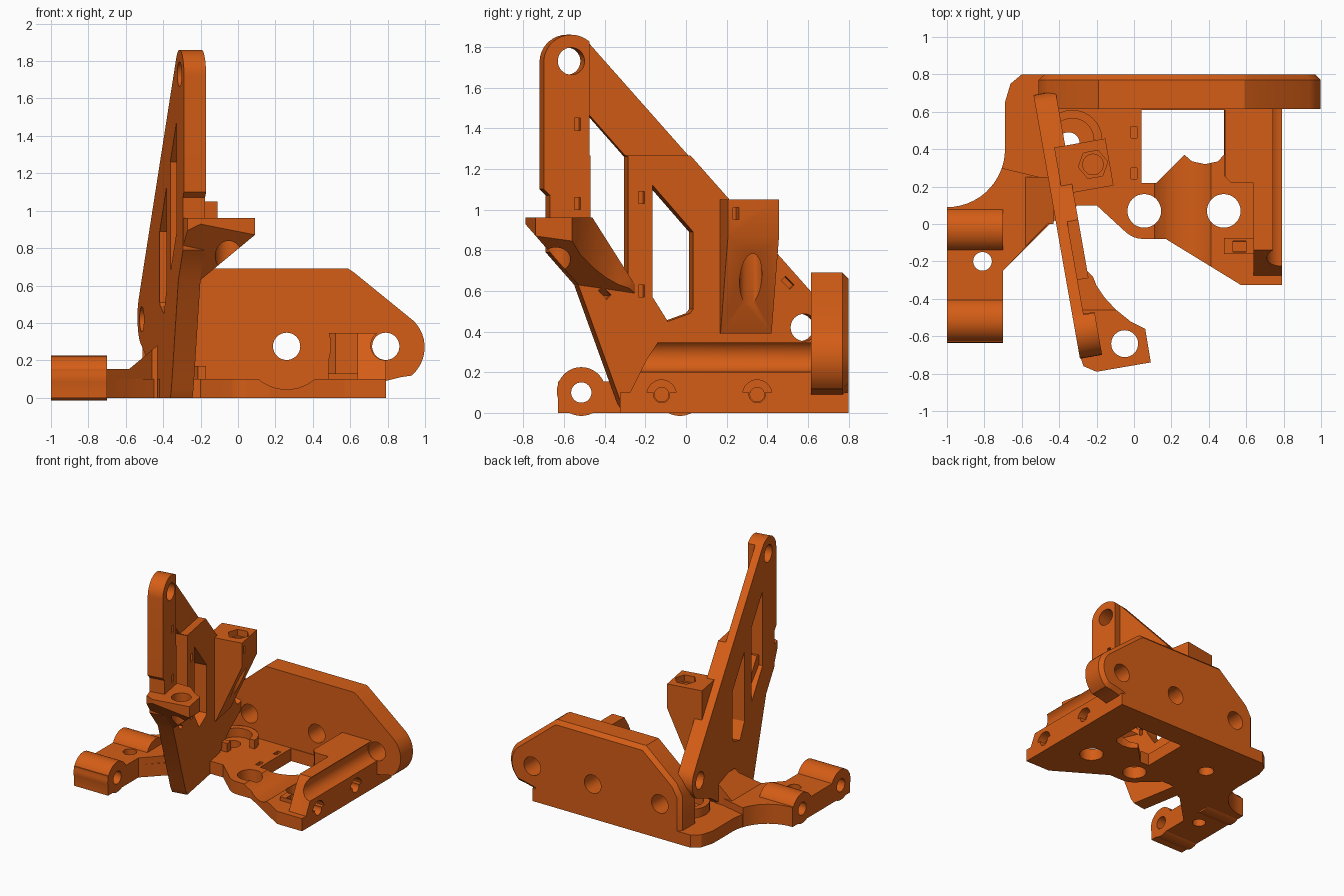
import bpy, bmesh, math
from mathutils import Vector, Matrix

if "Cube" in bpy.data.objects:
    bpy.data.objects.remove(bpy.data.objects["Cube"])

orange = bpy.data.materials.new("orange plastic")
orange.diffuse_color = (0.66, 0.11, 0.008, 1)
orange.use_nodes = True
orange.node_tree.nodes["Principled BSDF"].inputs["Base Color"].default_value = orange.diffuse_color
TILT = math.radians(10)


def arc(cx, cy, r, a0, a1, n=12):
    return [(cx + r * math.cos(math.radians(a0 + (a1 - a0) * i / n)),
             cy + r * math.sin(math.radians(a0 + (a1 - a0) * i / n))) for i in range(n + 1)]


def place(axis, a, b, t):
    return {'x': (t, a, b), 'y': (a, t, b), 'z': (a, b, t)}[axis]


def prism(name, pts, lo, hi, axis='z', planes=(), bevel_back=False):
    """Extrude a flat outline along an axis, then trim it by (point, outward normal) planes."""
    bm = bmesh.new()
    f = bm.faces.new([bm.verts.new(place(axis, a, b, lo)) for a, b in pts])
    ext = bmesh.ops.extrude_face_region(bm, geom=[f])
    shift = Vector(place(axis, 0, 0, hi - lo))
    for v in ext['geom']:
        if isinstance(v, bmesh.types.BMVert):
            v.co += shift
    bmesh.ops.recalc_face_normals(bm, faces=bm.faces)
    for co, no in planes:
        r = bmesh.ops.bisect_plane(bm, geom=bm.verts[:] + bm.edges[:] + bm.faces[:],
                                   plane_co=co, plane_no=no, clear_outer=True)
        edges = [e for e in r['geom_cut'] if isinstance(e, bmesh.types.BMEdge)]
        if edges:
            bmesh.ops.holes_fill(bm, edges=edges, sides=0)
    if bevel_back:
        edges = [e for e in bm.edges if all(abs(v.co.y - hi) < 1e-4 for v in e.verts)
                 and max(v.co.z for v in e.verts) > 0.01]
        bmesh.ops.bevel(bm, geom=edges, offset=0.03, segments=1, affect='EDGES')
    bmesh.ops.recalc_face_normals(bm, faces=bm.faces)
    me = bpy.data.meshes.new(name)
    bm.to_mesh(me)
    bm.free()
    me.materials.append(orange)
    ob = bpy.data.objects.new(name, me)
    bpy.context.collection.objects.link(ob)
    return ob


def rod(a, b, r, lo, hi, axis='z', n=32):
    return prism("cutter", arc(a, b, r, 0, 360 - 360 / n, n - 1), lo, hi, axis)


def box(x0, x1, y0, y1, z0, z1):
    return prism("cutter", [(x0, y0), (x1, y0), (x1, y1), (x0, y1)], z0, z1)


def slot(y, z, depth0, depth1, ang=0, w=0.03, h=0.06):
    c, s = math.cos(math.radians(ang)), math.sin(math.radians(ang))
    pts = [(-w / 2, -h / 2), (w / 2, -h / 2), (w / 2, h / 2), (-w / 2, h / 2)]
    return prism("cutter", [(y + a * c - b * s, z + a * s + b * c) for a, b in pts],
                 depth0, depth1, 'x')


def boolean(ob, others, op='DIFFERENCE'):
    bpy.context.view_layer.objects.active = ob
    for c in others:
        m = ob.modifiers.new("cut", 'BOOLEAN')
        m.operation, m.solver, m.object = op, 'EXACT', c
        bpy.ops.object.modifier_apply(modifier=m.name)
        bpy.data.objects.remove(c)


def trough():
    return rod(0.26, 0.28, 0.235, -0.5, 0.61, 'y', 48)


# base plate
base = prism("base_plate",
             arc(-1, 0.4, 0.31, -20, 0, 5) + [(-0.69, 0.65), (-0.66, 0.75), (-0.6, 0.8), (0.79, 0.8),
             (0.79, -0.325), (0.57, -0.325), (0.17, -0.08)] + arc(0.05, 0.06, 0.14, -90, -130, 4) +
             [(-0.2, 0.1), (-0.3, 0.1), (-0.45, 0), (-0.66, -0.21)], 0, 0.1)
window = prism("cutter", [(0.04, 0.61), (0.04, 0.22), (0.12, 0.22), (0.27, 0.37), (0.31, 0.335),
                          (0.38, 0.32), (0.45, 0.335), (0.48, 0.37), (0.48, 0.61)], -0.1, 0.3)
boolean(base, [trough(), window, rod(0.055, 0.07, 0.09, -0.1, 0.3), rod(0.48, 0.07, 0.09, -0.1, 0.3),
               rod(-0.35, 0.43, 0.06, -0.1, 0.3)] +
        [box(-0.015, 0.015, y - 0.03, y + 0.03, 0.05, 0.2) for y in (0.27, 0.49)] +
        [rod(y, 0.09, 0.04, 0.5, 0.9, 'x') for y in (-0.12, 0.35)])

# raised ring around the base hole
ring = prism("base_ring", arc(-0.33, 0.45, 0.16, 0, 348.75, 31), 0.05, 0.17)
boolean(ring, [rod(-0.33, 0.45, 0.115, 0.1, 0.3), rod(-0.35, 0.43, 0.06, 0, 0.3),
               box(-0.3, 0, 0.2, 0.45, 0.1, 0.3)])

# hinge arm with two knuckles
arm = prism("hinge_arm", [(-1, -0.63), (-0.7, -0.63), (-0.7, -0.25), (-0.46, 0), (-0.5, 0.25),
                          (-0.71, 0.3)] + arc(-1, 0.4, 0.31, -20, -90, 10), 0, 0.155)
boolean(arm, [rod(y, 0.105, 0.12, -1, -0.7, 'x', 40) for y in (-0.03, -0.515)], 'UNION')
boolean(arm, [rod(y, 0.1, 0.05, -1.1, -0.6, 'x') for y in (-0.03, -0.515)] +
        [rod(-0.81, -0.2, 0.05, -0.1, 0.3)])

# wedge that props the leaning bracket
prism("bracket_wedge", [(-0.6, 0.25), (-0.43, 0.25), (-0.43, 0.0), (-0.46, 0), (-0.6, -0.14)], 0, 0.28,
      planes=[((-0.58, 0, 0.155), (-0.125, 0, 0.15))])

# upright back plate with three holes
back = prism("back_plate", [(-0.51, 0), (0.79, 0), (0.79, 0.09), (0.87, 0.11)] +
             arc(0.8, 0.27, 0.198, -50, 45, 12) +
             [(0.62, 0.67), (0.59, 0.69), (-0.19, 0.69), (-0.46, 0.46), (-0.51, 0.37)],
             0.615, 0.8, 'y', bevel_back=True)
boolean(back, [rod(x, 0.275, 0.073, 0.5, 0.9, 'y') for x in (-0.33, 0.26, 0.79)])

# side wall with sloped front, groove and screw holes
wall = prism("side_wall", [(-0.325, 0), (0.62, 0), (0.62, 0.345), (-0.14, 0.345), (-0.19, 0.27)],
             0.64, 0.79, 'x')
boolean(wall, [rod(0.79, 0.28, 0.08, -0.5, 0.7, 'y')] +
        [rod(y, 0.09, 0.072, 0.72, 0.9, 'x') for y in (-0.12, 0.35)] +
        [rod(y, 0.09, 0.035, 0.5, 0.9, 'x') for y in (-0.12, 0.35)])
block = prism("wall_block", [(0.45, 0.62), (0.645, 0.62), (0.645, 0.22), (0.52, 0.22), (0.48, 0.26)],
              0, 0.345)
boolean(block, [trough(), box(0.3, 0.484, 0, 0.7, -0.1, 0.5)])
nut = prism("nut_seat", [(0.48, -0.16), (0.645, -0.16), (0.645, -0.075), (0.48, -0.075)], 0.05, 0.13)
boolean(nut, [box(0.53, 0.6, -0.15, -0.09, 0.06, 0.2)])


# leaning bracket, built square and then turned about z
def loc(pts):
    return [((y - 0.01) / math.cos(TILT), z) for y, z in pts]


def turn(ob):
    ob.matrix_world = Matrix.Translation((-0.355, 0, 0)) @ Matrix.Rotation(TILT, 4, 'Z')


plate = prism("bracket_plate", loc(
    arc(-0.565, 1.725, 0.135, 180, 40, 14) + [(0.62, 0.59)] + arc(0.56, 0.43, 0.15, 50, -70, 12) +
    [(0.4, 0.2), (0.1, 0.0), (-0.29, 0.0), (-0.32, 0.05), (-0.53, 0.63), (-0.67, 0.79), (-0.67, 1.07),
     (-0.7, 1.1)]), -0.06, 0.06, 'x')
front_window = loc([(-0.47, 1.47), (-0.285, 1.26), (-0.285, 0.67), (-0.47, 0.88)])
rear_window = loc([(-0.165, 1.12), (0.035, 0.89), (0.035, 0.51), (0.02, 0.49), (-0.09, 0.45),
                   (-0.165, 0.57)])
recess = loc([(-0.475, 2), (-0.475, 1.265), (0.4, 1.265), (0.4, 2)])
marks = [(-0.535, 1.42, 0), (-0.535, 1.03, 0), (-0.22, 1.06, 0), (-0.22, 0.6, 0),
         (-0.4, 0.59, 45), (0.5, 0.64, 45)]
boolean(plate, [prism("cutter", front_window, -0.2, 0.2, 'x'),
                prism("cutter", rear_window, -0.2, 0.2, 'x'),
                prism("cutter", recess, 0.0, 0.2, 'x')] +
        [rod(*loc([c])[0], 0.067, -0.2, 0.2, 'x') for c in ((-0.565, 1.73), (0.58, 0.42))] +
        [slot(*loc([(y, z)])[0], 0.02, 0.2, a) for y, z, a in marks])
turn(plate)

# rear screw boss, tapering down into the bracket
boss = prism("screw_boss", [(0.0, 1.05), (0.278, 1.05), (0.278, 0.86), (0.07, 0.39), (0.0, 0.39)],
             0.16, 0.415, 'y')
boolean(boss, [rod(0.189, 0.29, 0.055, 0.5, 1.2), rod(0.189, 0.29, 0.08, 1.0, 1.2, n=6),
               slot(0.2, 0.98, 0.2, 0.4)])
turn(boss)

# front screw ledge with sloped underside and curved side
ledge = prism("screw_ledge", [(-0.29, -0.70), (-0.27, -0.76), (-0.2, -0.79), (0.09, -0.74), (0.06, -0.56),
                              (-0.02, -0.52), (-0.1, -0.455), (-0.16, -0.39), (-0.2, -0.33),
                              (-0.22, -0.28), (-0.25, -0.25), (-0.31, -0.25)], 0.5, 0.96,
              planes=[((0, -0.8, 0.94), (0, -0.31, -0.27)),
                      ((0.09, 0, 0.87), (0.24, 0, -0.29)),
                      ((0, -0.46, 0.96), (0, 0.3, 0.19))])
boolean(ledge, [rod(-0.05, -0.64, 0.072, 0.4, 1.2)])

# smooth round surfaces, keep edges sharp
for ob in bpy.context.scene.objects:
    bpy.ops.object.select_all(action='DESELECT')
    ob.select_set(True)
    bpy.context.view_layer.objects.active = ob
    bpy.ops.object.shade_smooth_by_angle(angle=math.radians(30))
